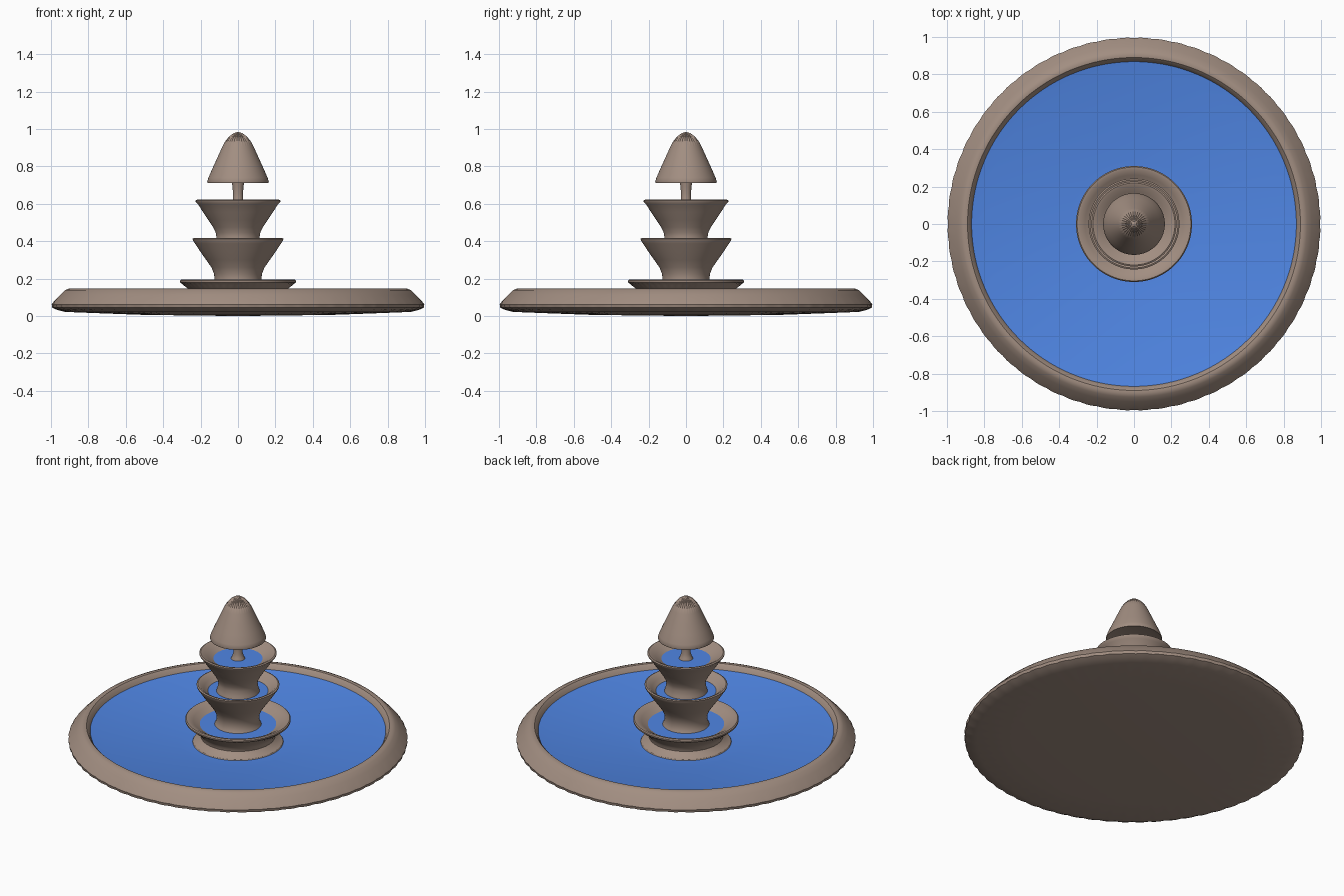
import bpy, bmesh, math

SEG = 192


def material(name, color):
    m = bpy.data.materials.new(name)
    m.diffuse_color = color
    return m


STONE = material("stone", (0.36, 0.27, 0.22, 1))
WATER = material("water", (0.08, 0.24, 0.78, 1))


def lathe(name, profile, mat, flutes=0):
    """Revolve (radius, z, flute depth) points, given from underside outward and up."""
    bm = bmesh.new()
    rings = []
    for r, z, *depth in profile:
        d = depth[0] if depth else 0
        if r == 0:
            rings.append([bm.verts.new((0, 0, z))] * SEG)
            continue
        ring = []
        for i in range(SEG):
            a = 2 * math.pi * i / SEG
            rr = r - d * abs(math.cos(a * flutes / 2))
            ring.append(bm.verts.new((rr * math.cos(a), rr * math.sin(a), z)))
        rings.append(ring)
    for lo, hi in zip(rings, rings[1:]):
        for i in range(SEG):
            j = (i + 1) % SEG
            quad = list(dict.fromkeys((lo[i], lo[j], hi[j], hi[i])))
            bm.faces.new(quad)
    mesh = bpy.data.meshes.new(name)
    bm.to_mesh(mesh)
    bm.free()
    mesh.materials.append(mat)
    obj = bpy.data.objects.new(name, mesh)
    bpy.context.collection.objects.link(obj)
    bpy.ops.object.select_all(action="DESELECT")
    obj.select_set(True)
    bpy.context.view_layer.objects.active = obj
    bpy.ops.object.shade_smooth_by_angle(angle=math.radians(35))
    return obj


# Wide basin with a fluted lower edge and a sloping rim
lathe("basin", [(0, 0), (0.5, 0.006), (0.72, 0.014), (0.93, 0.022, 0.012), (0.975, 0.033, 0.014),
                (1.0, 0.045, 0.012), (1.0, 0.062, 0.006), (0.985, 0.077), (0.95, 0.113),
                (0.925, 0.138), (0.905, 0.146), (0.89, 0.144), (0.878, 0.132),
                (0.868, 0.112), (0.862, 0.1)], STONE, 64)
# Shallow dished pool
lathe("basin_water", [(0.868, 0.112), (0.8, 0.1), (0.58, 0.072), (0.35, 0.046),
                      (0.25, 0.04), (0, 0.04)], WATER)

# Pedestal and low bowl
lathe("lower_bowl", [(0.268, 0.038), (0.262, 0.048), (0.235, 0.06), (0.218, 0.078),
                     (0.222, 0.1), (0.24, 0.122), (0.266, 0.145), (0.288, 0.162),
                     (0.304, 0.175, 0.005), (0.309, 0.18), (0.31, 0.19), (0.304, 0.196),
                     (0.29, 0.195), (0.262, 0.18), (0.235, 0.162), (0.21, 0.15)], STONE, 48)
lathe("lower_water", [(0.225, 0.157), (0, 0.157)], WATER)

# Middle bowl on its flared foot
lathe("middle_bowl", [(0.138, 0.155), (0.13, 0.17), (0.125, 0.195), (0.128, 0.225),
                      (0.142, 0.26), (0.17, 0.3), (0.202, 0.345), (0.23, 0.388),
                      (0.241, 0.404), (0.243, 0.413), (0.235, 0.417), (0.222, 0.413),
                      (0.2, 0.392), (0.175, 0.37), (0.16, 0.36)], STONE)
lathe("middle_water", [(0.178, 0.372), (0, 0.372)], WATER)

# Upper bowl
lathe("upper_bowl", [(0.128, 0.368), (0.121, 0.39), (0.115, 0.42), (0.119, 0.445),
                     (0.133, 0.475), (0.158, 0.513), (0.187, 0.556), (0.214, 0.598),
                     (0.226, 0.611), (0.227, 0.618), (0.219, 0.622), (0.205, 0.618),
                     (0.175, 0.598), (0.145, 0.581), (0.13, 0.572)], STONE)
lathe("upper_water", [(0.145, 0.581), (0, 0.581)], WATER)

# Thin stem carrying the cone
lathe("stem", [(0.042, 0.578), (0.034, 0.597), (0.028, 0.615), (0.027, 0.655),
               (0.029, 0.69), (0.036, 0.73)], STONE)

# Pointed cone cap with a fluted tip
lathe("cone_cap", [(0, 0.725), (0.13, 0.722), (0.155, 0.713), (0.163, 0.711), (0.165, 0.718),
                   (0.158, 0.74), (0.136, 0.79), (0.108, 0.852), (0.084, 0.905),
                   (0.074, 0.925), (0.062, 0.943, 0.004), (0.045, 0.962, 0.004),
                   (0.024, 0.977, 0.002), (0, 0.985)], STONE, 32)
